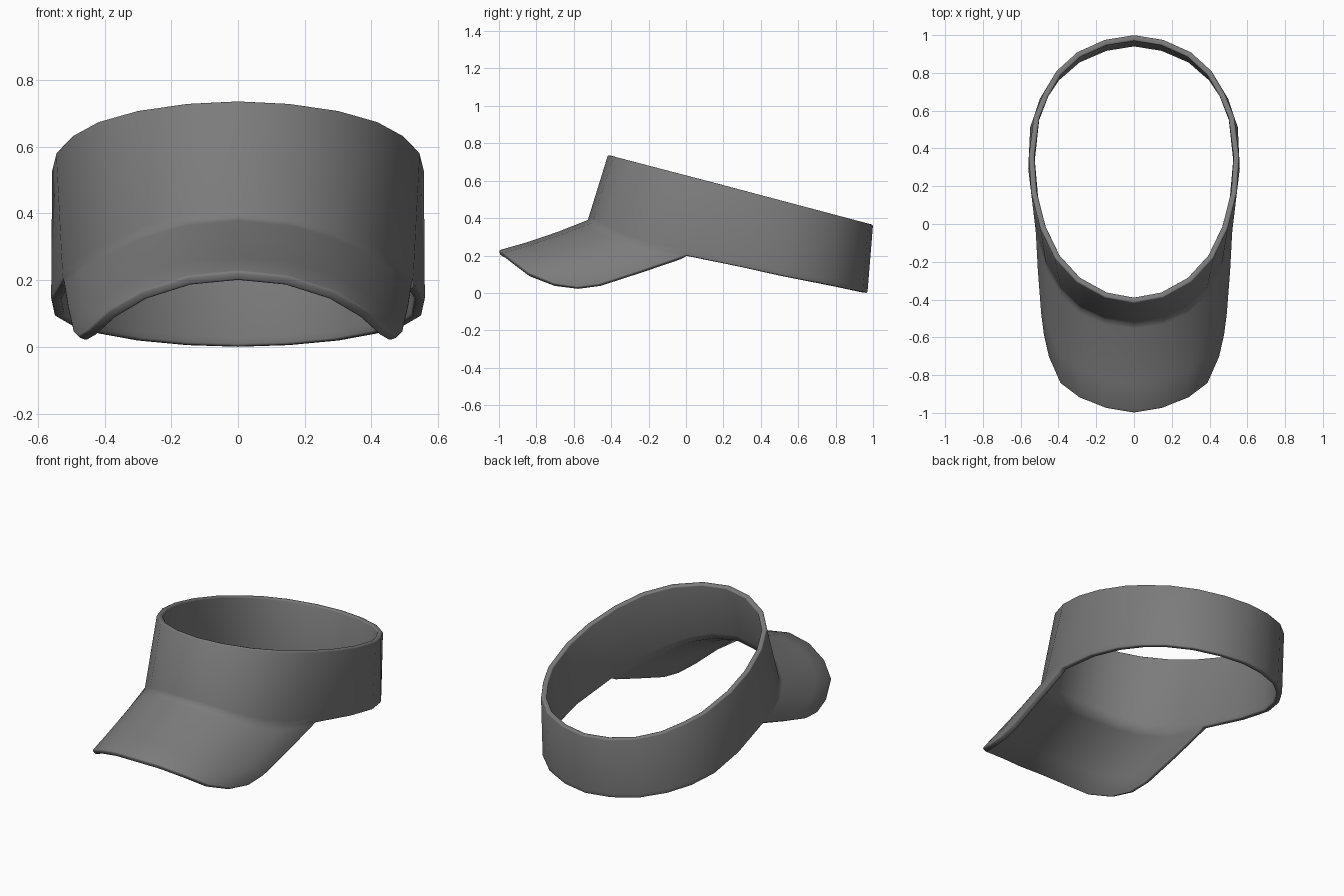
import bpy, bmesh, math
from mathutils import Vector

if "Cube" in bpy.data.objects:
    bpy.data.objects.remove(bpy.data.objects["Cube"])

# Half outlines, running from front centre round the +x side to back centre
top_xy = [(0, -.417), (.155, -.388), (.305, -.305), (.42, -.18), (.497, -.02),
          (.545, .17), (.557, .36), (.53, .57), (.48, .69), (.41, .81),
          (.30, .91), (.155, .975), (0, 1.0)]
top = [Vector((x, y, .738 - (y + .417) * .263)) for x, y in top_xy]

bottom = [Vector(p) for p in [
    (0, -.525, .39), (.155, -.502, .375), (.285, -.445, .337), (.385, -.35, .29),
    (.465, -.215, .245), (.525, 0, .2), (.56, .29, .14), (.55, .51, .092),
    (.50, .66, .063), (.42, .78, .04), (.305, .88, .019), (.155, .945, .005),
    (0, .97, 0)]]

# Bill: front edge, and the side edge that runs back to the band
bill_edge = [Vector(p) for p in [
    (0, -1.0, .228), (.15, -.975, .213), (.29, -.92, .168), (.39, -.845, .108),
    (.45, -.71, .05), (.48, -.58, .03)]]
side_edge = [Vector((.512, -.24, .118)), Vector((.495, -.46, .046)), bill_edge[5]]
side_edge.insert(0, bottom[5].lerp(side_edge[0], .15))

# Rows down the sheet, with close support rows either side of the seam
rows = [top, [b.lerp(t, .07) for b, t in zip(bottom, top)], bottom]
for side_point, t in zip(side_edge, (.06, .35, .7, 1.0)):
    row = [bottom[i].lerp(bill_edge[i], t) for i in range(5)]
    for i, p in enumerate(row):
        p.z -= .01 * math.sin(math.pi * t) * (1 - i / 4)   # slight dip of the bill
    rows.append(row + [side_point])

# Half sheet of band and bill
bm = bmesh.new()
grid = [[bm.verts.new(p) for p in row] for row in rows]
for upper, lower in zip(grid, grid[1:]):
    for i in range(len(lower) - 1):
        bm.faces.new((lower[i], lower[i + 1], upper[i + 1], upper[i]))
mesh = bpy.data.meshes.new("visor_shell")
bm.to_mesh(mesh)
bm.free()
visor = bpy.data.objects.new("visor_shell", mesh)
bpy.context.collection.objects.link(visor)

# Dark grey cloth
cloth = bpy.data.materials.new("dark_grey_cloth")
cloth.diffuse_color = (.2, .2, .2, 1)
cloth.use_nodes = True
cloth.node_tree.nodes["Principled BSDF"].inputs["Base Color"].default_value = cloth.diffuse_color
mesh.materials.append(cloth)

# Mirror, give thickness inward, soften the rims
mirror = visor.modifiers.new("mirror", 'MIRROR')
mirror.use_clip = True
solid = visor.modifiers.new("thickness", 'SOLIDIFY')
solid.thickness = .03
solid.offset = -1
solid.use_even_offset = True
bevel = visor.modifiers.new("soft_rim", 'BEVEL')
bevel.width = .007
bevel.segments = 2
bevel.limit_method = 'ANGLE'
bevel.angle_limit = math.radians(70)

bpy.context.view_layer.objects.active = visor
visor.select_set(True)
bpy.ops.object.convert(target='MESH')
bpy.ops.object.shade_smooth_by_angle(angle=math.radians(60))
